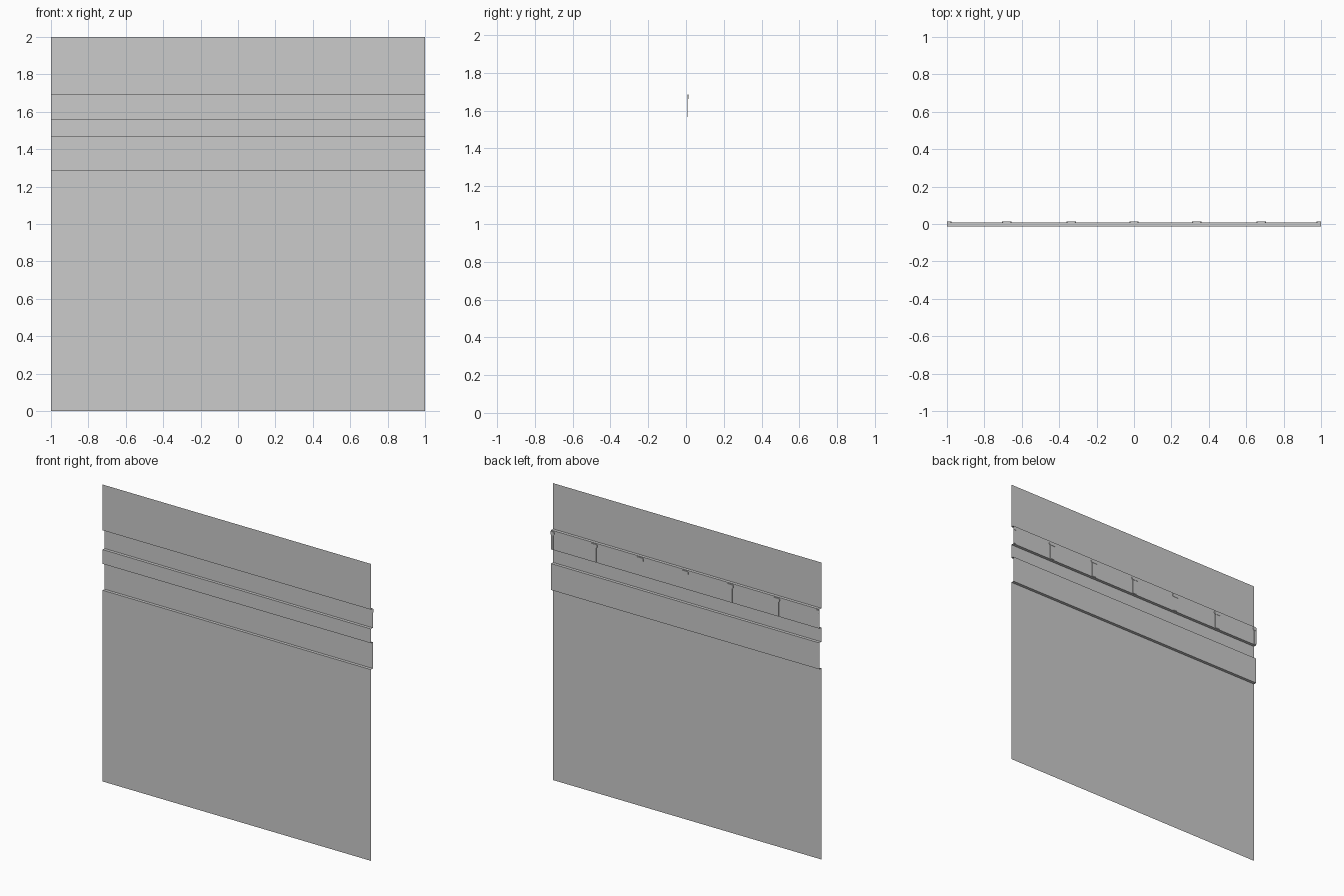
import bpy, bmesh

if "Cube" in bpy.data.objects:
    bpy.data.objects.remove(bpy.data.objects["Cube"])

MAIN, BAND = -0.0125, 0.0075   # depth of wall face and of the raised bands


def finish(bm, name):
    me = bpy.data.meshes.new(name)
    bm.to_mesh(me)
    bm.free()
    ob = bpy.data.objects.new(name, me)
    bpy.context.collection.objects.link(ob)
    return ob


# Wall sheet: open profile (y, z) swept along x, two bands stepping to the back
profile = [(MAIN, 0), (MAIN, 1.288), (BAND, 1.288), (BAND, 1.466), (MAIN, 1.466),
           (MAIN, 1.562), (BAND, 1.562), (BAND, 1.692), (MAIN, 1.692), (MAIN, 2)]
bm = bmesh.new()
left = [bm.verts.new((-1, y, z)) for y, z in profile]
right = [bm.verts.new((1, y, z)) for y, z in profile]
for i in range(len(profile) - 1):
    bm.faces.new((left[i], left[i + 1], right[i + 1], right[i]))
finish(bm, "wall_panel")


def prism(bm, cx, outline, y0, y1):
    """Raised shape on the band: outer face and side walls, open at the back."""
    a = [bm.verts.new((cx + x, y0, z)) for x, z in outline]
    b = [bm.verts.new((cx + x, y1, z)) for x, z in outline]
    bm.faces.new(b)
    n = len(a)
    for i in range(n):
        bm.faces.new((a[i], a[(i + 1) % n], b[(i + 1) % n], b[i]))


def box(w, z0, z1):
    return [(-w, z0), (-w, z1), (w, z1), (w, z0)]


# Small pilasters: stem, neck and chamfered capital; end ones are cut in half
capital = [(-0.025, 1.669), (-0.025, 1.680), (-0.020, 1.686), (0.020, 1.686),
           (0.025, 1.680), (0.025, 1.669), (0.020, 1.663), (-0.020, 1.663)]
for k in range(-3, 4):
    cx = (0, 0.335, 0.68, 1)[abs(k)] * (1 if k > 0 else -1)
    bm = bmesh.new()
    prism(bm, cx, box(0.017, 1.566, 1.663), BAND, 0.0105)
    prism(bm, cx, capital, BAND, 0.0125)
    if abs(k) == 3:
        bmesh.ops.bisect_plane(bm, geom=bm.verts[:] + bm.edges[:] + bm.faces[:],
                               plane_co=(cx, 0, 0), plane_no=(cx, 0, 0), clear_outer=True)
    bmesh.ops.recalc_face_normals(bm, faces=bm.faces[:])
    finish(bm, f"pilaster_{k + 4}")
